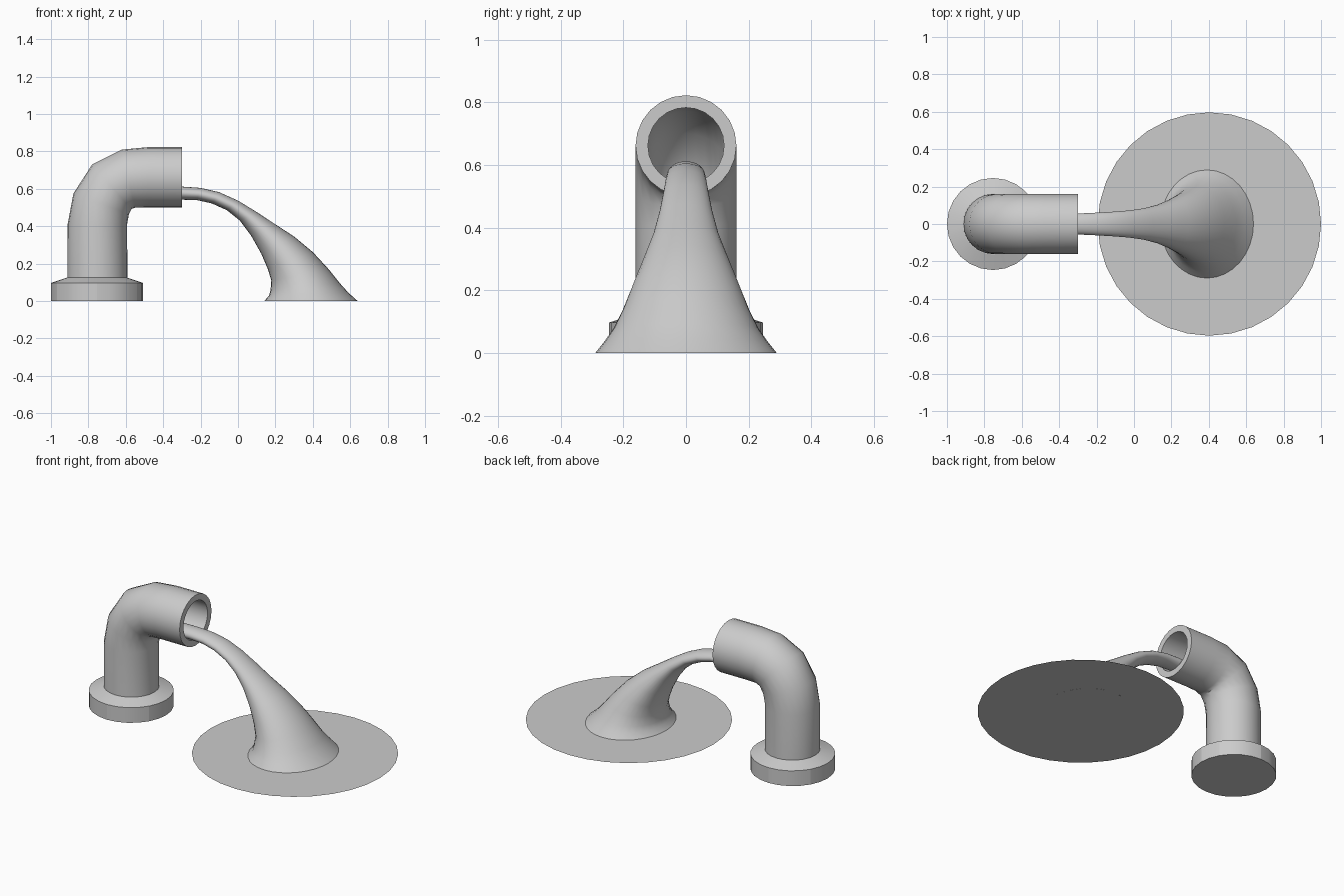
import bpy, bmesh
from math import cos, sin, tau
from mathutils import Vector

if "Cube" in bpy.data.objects:
    bpy.data.objects.remove(bpy.data.objects["Cube"])


def loft(name, sections, n=24, closed_loop=False, smooth=35):
    """Skin elliptical rings; a section is (x, z) outer, (x, z) inner, half width in y."""
    bm = bmesh.new()
    rings = []
    for (ax, az), (bx, bz), w in sections:
        a, b = Vector((ax, 0, az)), Vector((bx, 0, bz))
        c, u = (a + b) / 2, (a - b) / 2
        rings.append([bm.verts.new(c + u * cos(tau * i / n) + Vector((0, w * sin(tau * i / n), 0)))
                      for i in range(n)])
    pairs = list(zip(rings, rings[1:]))
    if closed_loop:
        pairs.append((rings[-1], rings[0]))
    for r, s in pairs:
        for i in range(n):
            j = (i + 1) % n
            bm.faces.new((r[i], r[j], s[j], s[i]))
    if not closed_loop:
        bm.faces.new(rings[0])
        bm.faces.new(rings[-1])
    bmesh.ops.recalc_face_normals(bm, faces=bm.faces)
    mesh = bpy.data.meshes.new(name)
    bm.to_mesh(mesh)
    bm.free()
    ob = bpy.data.objects.new(name, mesh)
    bpy.context.collection.objects.link(ob)
    bpy.ops.object.select_all(action='DESELECT')
    ob.select_set(True)
    bpy.context.view_layer.objects.active = ob
    bpy.ops.object.shade_smooth_by_angle(angle=smooth * tau / 360)
    return ob


def disc_section(x, z, r):
    return ((x - r, z), (x + r, z), r)


# Base flange with a sloped top
loft("base_flange", [disc_section(-0.754, 0, 0.246), disc_section(-0.754, 0.097, 0.246),
                     disc_section(-0.754, 0.125, 0.163)], n=24, smooth=15)

# Bent pipe: outer wall, then the bore back through the bend
R = 0.161
outer = [((-0.913, 0.10), (-0.591, 0.10), R),
         ((-0.911, 0.41), (-0.593, 0.41), R),
         ((-0.88, 0.575), (-0.583, 0.465), R),
         ((-0.78, 0.73), (-0.57, 0.492), R),
         ((-0.62, 0.81), (-0.55, 0.499), R),
         ((-0.48, 0.823), (-0.48, 0.501), R),
         ((-0.30, 0.823), (-0.30, 0.501), R)]


def bore(section, k=0.755):
    (ax, az), (bx, bz), w = section
    cx, cz = (ax + bx) / 2, (az + bz) / 2
    return ((cx + (ax - cx) * k, cz + (az - cz) * k),
            (cx + (bx - cx) * k, cz + (bz - cz) * k), w * k)


loft("bent_pipe", outer + [bore(s) for s in reversed(outer)], closed_loop=True, smooth=42)

# Water stream falling from the outlet and flaring at the foot
loft("water_stream", [((-0.42, 0.612), (-0.42, 0.542), 0.055),
                      ((-0.30, 0.612), (-0.30, 0.542), 0.056),
                      ((-0.20, 0.605), (-0.22, 0.54), 0.06),
                      ((-0.10, 0.582), (-0.14, 0.522), 0.065),
                      ((0.00, 0.537), (-0.06, 0.486), 0.072),
                      ((0.10, 0.476), (0.01, 0.43), 0.084),
                      ((0.20, 0.41), (0.07, 0.35), 0.104),
                      ((0.30, 0.345), (0.125, 0.252), 0.136),
                      ((0.40, 0.262), (0.16, 0.17), 0.17),
                      ((0.485, 0.17), (0.178, 0.11), 0.201),
                      ((0.545, 0.095), (0.174, 0.06), 0.232),
                      ((0.59, 0.045), (0.166, 0.03), 0.26),
                      ((0.64, 0.0), (0.14, 0.0), 0.29)], n=32, smooth=45)

# Flat puddle
bpy.ops.mesh.primitive_circle_add(vertices=32, radius=0.597, fill_type='NGON',
                                  location=(0.403, 0, 0.001))
bpy.context.object.name = "puddle"
